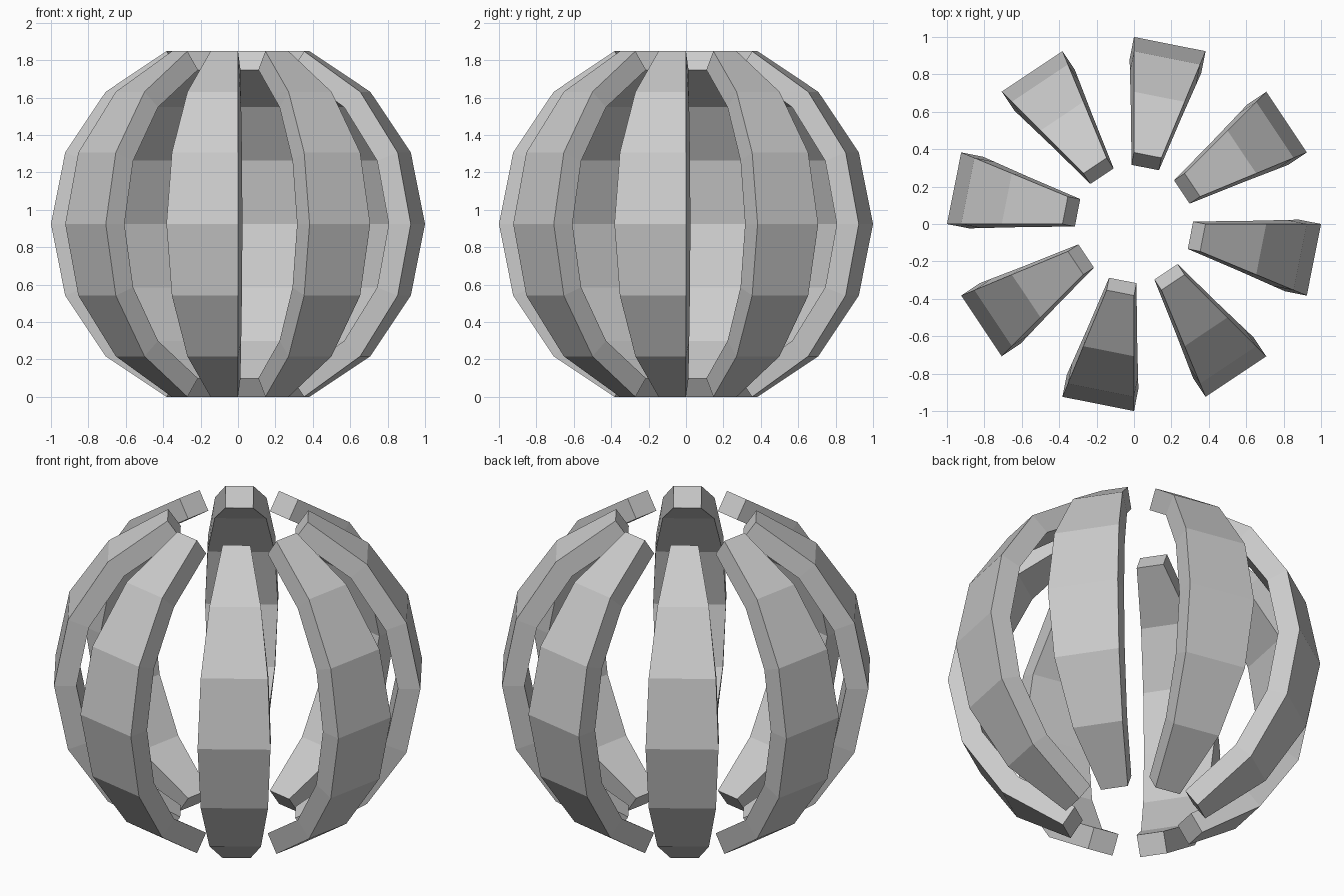
import bpy, bmesh, math

if "Cube" in bpy.data.objects:
    bpy.data.objects.remove(bpy.data.objects["Cube"])

STEP = math.tau / 16

# Low-poly sphere shell, 16 segments by 8 rings
bm = bmesh.new()
bmesh.ops.create_uvsphere(bm, u_segments=16, v_segments=8, radius=1)

# Open both poles and remove every other column, leaving eight curved staves
def is_gap(face):
    c = face.calc_center_median()
    column = math.floor(math.atan2(c.y, c.x) / STEP)
    return len(face.verts) == 3 or column % 2 == 0

bmesh.ops.delete(bm, geom=[f for f in bm.faces if is_gap(f)], context='FACES')
bmesh.ops.recalc_face_normals(bm, faces=bm.faces)
for f in bm.faces:
    if f.normal.dot(f.calc_center_median()) < 0:
        f.normal_flip()

# Stand the cut rim on the ground
bmesh.ops.translate(bm, verts=bm.verts, vec=(0, 0, math.cos(STEP)))

mesh = bpy.data.meshes.new("cage_staves")
bm.to_mesh(mesh)
bm.free()
staves = bpy.data.objects.new("cage_staves", mesh)
bpy.context.collection.objects.link(staves)

# Thicken the staves inwards
solid = staves.modifiers.new("thickness", 'SOLIDIFY')
solid.thickness = 0.12
solid.offset = -1
